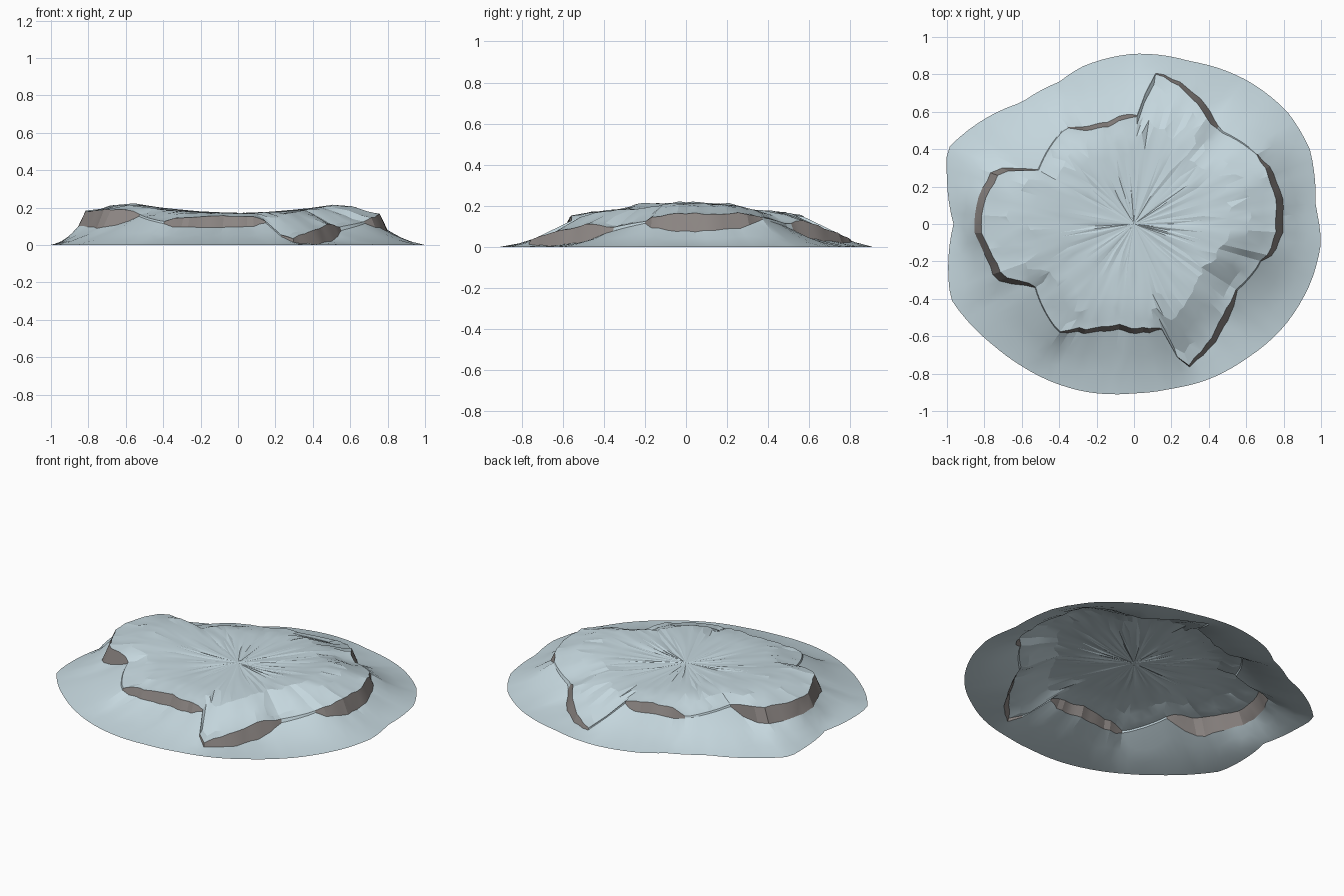
import bpy, bmesh, math, random
from math import atan2, hypot, cos, sin, tau

if "Cube" in bpy.data.objects:
    bpy.data.objects.remove(bpy.data.objects["Cube"])

random.seed(4)


def material(name, rgb):
    m = bpy.data.materials.new(name)
    m.diffuse_color = (*rgb, 1)
    m.use_nodes = True
    m.node_tree.nodes["Principled BSDF"].inputs["Base Color"].default_value = m.diffuse_color
    return m


def polar(points):
    """Sort (x, y, ...) points into rows of (angle, radius, ...)."""
    return sorted((atan2(p[1], p[0]) % tau, hypot(p[0], p[1]), *p[2:]) for p in points)


def sample(rows, a):
    """Periodic linear interpolation of polar rows at angle a."""
    rows = [(rows[-1][0] - tau, *rows[-1][1:])] + rows + [(rows[0][0] + tau, *rows[0][1:])]
    for p, q in zip(rows, rows[1:]):
        if p[0] <= a <= q[0]:
            t = (a - p[0]) / max(q[0] - p[0], 1e-6)
            return [u + (v - u) * t for u, v in zip(p[1:], q[1:])]


# Ground outline
outline = polar([(1, -.1), (.97, .1), (.96, .3), (.94, .4), (.82, .6), (.6, .77), (.3, .87),
                 (0, .91), (-.28, .84), (-.4, .76), (-.6, .65), (-1, .4), (-1, .25), (-.965, 0),
                 (-.98, -.4), (-.75, -.65), (-.6, -.76), (-.24, -.9), (0, -.905), (.2, -.88),
                 (.4, -.83), (.6, -.72), (.8, -.55), (.95, -.3)])

# Cliff bands: x, y, middle z, band height
west = [(-.51, .29, .15, .01), (-.6, .295, .14, .06), (-.72, .29, .14, .09), (-.79, .2, .14, .09),
        (-.84, .02, .14, .08), (-.78, -.18, .14, .08), (-.71, -.29, .14, .1), (-.62, -.32, .15, .09),
        (-.53, -.33, .16, .01)]
south = [(-.4, -.58, .12, .01), (-.33, -.565, .12, .05), (-.1, -.55, .125, .06),
         (.08, -.57, .125, .055), (.14, -.545, .13, .01)]
south_east = [(.27, -.77, .02, .01), (.33, -.73, .03, .04), (.43, -.61, .045, .075),
              (.5, -.48, .07, .085), (.54, -.36, .085, .02)]
east = [(.68, -.2, .12, .01), (.73, -.17, .12, .05), (.78, -.02, .12, .09), (.775, .14, .12, .08),
        (.73, .27, .13, .07), (.66, .37, .14, .01)]
north_east = [(.45, .5, .1, .02), (.41, .57, .09, .085), (.34, .67, .065, .07),
              (.22, .76, .04, .04), (.11, .81, .03, .01)]
north = [(.02, .575, .14, .01), (-.03, .57, .13, .05), (-.16, .53, .125, .055),
         (-.28, .51, .12, .05), (-.36, .52, .12, .01)]
cliffs = [polar(c) for c in (west, south, south_east, north_east, north)]
bands = sorted(sum(cliffs, []) + polar(east))


def is_cliff(a):
    e0, e1 = atan2(-.2, .68), atan2(.37, .66)
    if a < e1 or a > e0 + tau:
        return True
    return any(c[0][0] < a < c[-1][0] for c in cliffs)


def plateau(x, y):
    return .17 + .05 * min(1, (x / .55) ** 2) * max(0, 1 - (y / .65) ** 2)


def smooth(t):
    t = min(1, max(0, t))
    return t * t * (3 - 2 * t)


# Polar land surface: edge, slope rings, cliff base, cliff top, plateau rings, centre
SEG = 110
OUTER = (0, .3, .65, 1)
INNER = (0, .08, .18, .32, .5, .75)
bm = bmesh.new()
columns = []
for i in range(SEG):
    a = tau * i / SEG
    R = sample(outline, a)[0]
    r, zm, h = sample(bands, a)
    w = h * .45
    if is_cliff(a):
        r += random.uniform(-.008, .008)
        h *= random.uniform(.9, 1.1)
    rb, rt, zb, zt = r + w / 2, r - w / 2, max(.005, zm - h / 2), zm + h / 2
    col = []
    for t in OUTER:
        k = t if t in (0, 1) else t + random.uniform(-.08, .08)
        rr = R + (rb - R) * k
        col.append(bm.verts.new((rr * cos(a), rr * sin(a), zb * k ** 1.4)))
    for s in INNER:
        k = s if s == 0 else s + random.uniform(-.02, .02)
        rr = rt * (1 - k)
        x, y = rr * cos(a), rr * sin(a)
        p = plateau(x, y)
        f = smooth(k / (.18 + 2 * max(0, p - zt)))
        z = zt + (p - zt) * f + (random.uniform(-.003, .003) if s else 0)
        col.append(bm.verts.new((x, y, z)))
    columns.append(col)

centre = bm.verts.new((0, 0, .17))
ROCK_ROW = len(OUTER) - 1
for i in range(SEG):
    c, d = columns[i], columns[(i + 1) % SEG]
    rock = is_cliff(tau * (i + .5) / SEG)
    for j in range(len(c) - 1):
        f = bm.faces.new((c[j], d[j], d[j + 1], c[j + 1]))
        f.material_index = int(rock and j == ROCK_ROW)
    bm.faces.new((c[-1], d[-1], centre))
bmesh.ops.triangulate(bm, faces=bm.faces[:])

me = bpy.data.meshes.new("land_plateau")
bm.to_mesh(me)
bm.free()
me.materials.append(material("pale_snow", (.56, .68, .73)))
me.materials.append(material("cliff_rock", (.26, .235, .225)))
ob = bpy.data.objects.new("land_plateau", me)
bpy.context.collection.objects.link(ob)
bpy.context.view_layer.objects.active = ob
ob.select_set(True)
bpy.ops.object.shade_smooth_by_angle(angle=math.radians(15))
